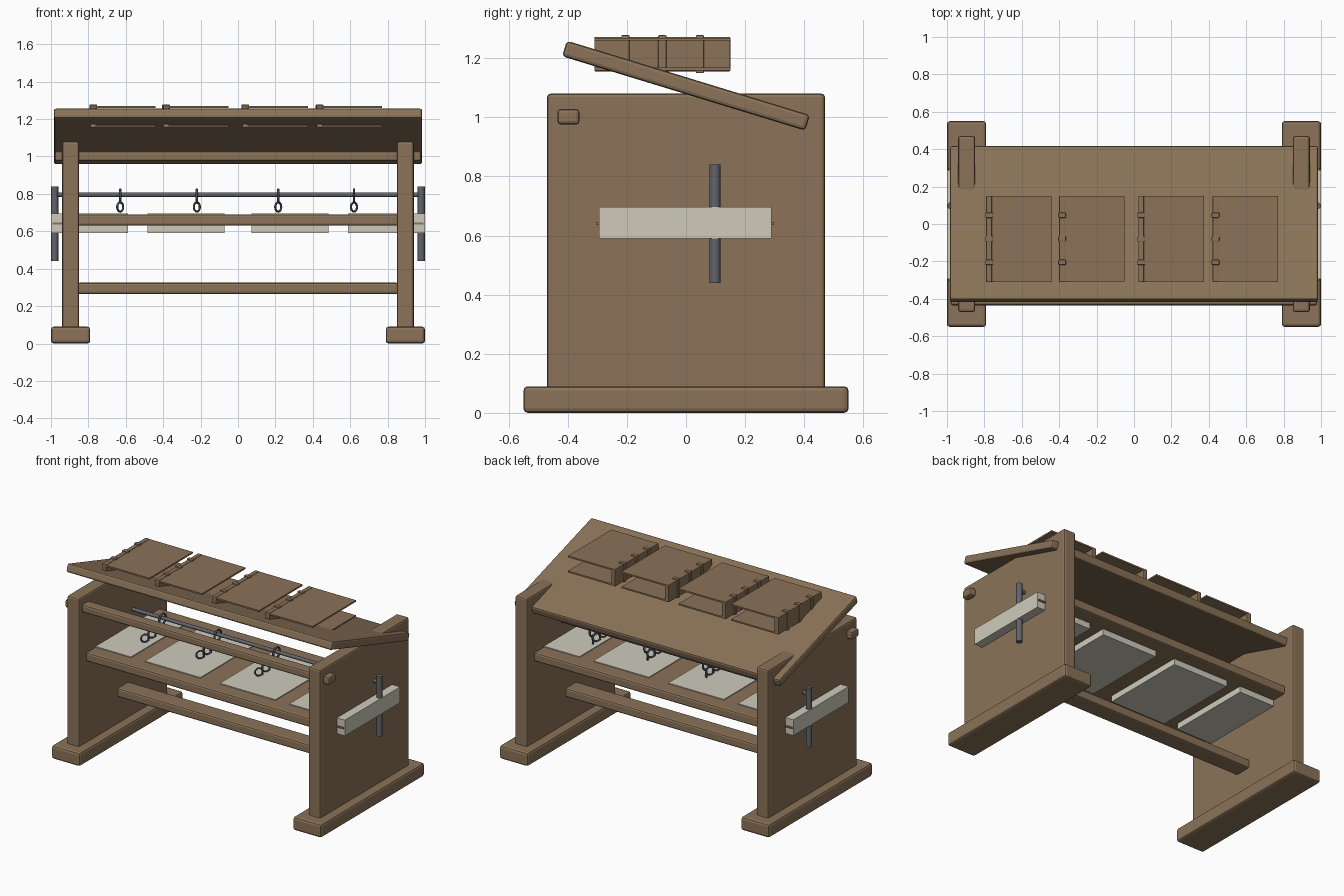
import bpy
import math

if "Cube" in bpy.data.objects:
    bpy.data.objects.remove(bpy.data.objects["Cube"])


def material(name, rgb):
    m = bpy.data.materials.new(name)
    m.use_nodes = True
    m.diffuse_color = (*rgb, 1)
    bsdf = next(n for n in m.node_tree.nodes if n.type == "BSDF_PRINCIPLED")
    bsdf.inputs["Base Color"].default_value = (*rgb, 1)
    return m


WOOD = material("brown wood", (0.258, 0.171, 0.098))
PAPER = material("cream paper", (0.62, 0.6, 0.5))
IRON = material("dark iron", (0.12, 0.127, 0.145))


def finish(name, mat, smooth=False):
    ob = bpy.context.object
    ob.name = name
    ob.data.materials.append(mat)
    if smooth:
        bpy.ops.object.shade_smooth_by_angle(angle=math.radians(40))
    return ob


def box(name, x, y, z, mat=WOOD, bevel=0.012, tilt=0):
    """Box from (min, max) ranges, optionally bevelled and tilted about x."""
    center = [(a + b) / 2 for a, b in (x, y, z)]
    bpy.ops.mesh.primitive_cube_add(size=1, location=center, rotation=(tilt, 0, 0))
    ob = bpy.context.object
    ob.scale = [b - a for a, b in (x, y, z)]
    bpy.ops.object.transform_apply(location=False, rotation=False, scale=True)
    if bevel:
        mod = ob.modifiers.new("Bevel", "BEVEL")
        mod.width = bevel
        mod.segments = 2
    return finish(name, mat)


def rod(name, loc, radius, length, rot=(0, 0, 0)):
    bpy.ops.mesh.primitive_cylinder_add(vertices=12, radius=radius, depth=length,
                                        location=loc, rotation=rot)
    return finish(name, IRON, True)


def ring(name, loc, rot, major, minor=0.007):
    bpy.ops.mesh.primitive_torus_add(location=loc, rotation=rot, major_radius=major,
                                     minor_radius=minor, major_segments=16,
                                     minor_segments=6)
    return finish(name, IRON, True)


# Side frames, feet and handles
for side, s in (("left", 1), ("right", -1)):
    def span(a, b):
        return sorted((s * a, s * b))
    box(side + "_panel", span(0.85, 0.94), (-0.47, 0.47), (0.05, 1.08))
    box(side + "_foot", span(0.79, 1.0), (-0.55, 0.55), (0.0, 0.09), bevel=0.015)
    rod(side + "_handle", (s * 0.98, 0.098, 0.64), 0.019, 0.4)

# Sloping top, shelf and rails
box("sloping_top", (-0.985, 0.985), (-0.43, 0.43), (1.0795, 1.1345),
    tilt=math.radians(-17))
box("front_rail", (-0.98, 0.98), (-0.435, -0.36), (0.975, 1.028))
box("shelf", (-0.86, 0.86), (-0.39, 0.39), (0.63, 0.69))
box("stretcher", (-0.86, 0.86), (-0.06, 0.06), (0.265, 0.325))

# Page blocks set into the shelf, each with a thin core showing at its edges
for i, x in enumerate((-0.793, -0.278, 0.278, 0.793)):
    box(f"page_block_{i}", (x - 0.206, x + 0.206), (-0.295, 0.29), (0.59, 0.696),
        PAPER, 0)
    box(f"page_core_{i}", (x - 0.2, x + 0.2), (-0.303, 0.298), (0.636, 0.646),
        WOOD, 0)

# Chain rod with a hanging chain over each block
rod("chain_rod", (0, 0.1, 0.795), 0.012, 1.94, (0, math.pi / 2, 0))
for i, x in enumerate((-0.63, -0.22, 0.215, 0.62)):
    ring(f"chain_hoop_{i}", (x, 0.1, 0.788), (0, math.pi / 2, 0), 0.035)
    for k in range(6):
        turn = math.radians(50 if k % 2 else -50)
        ring(f"chain_link_{i}_{k}", (x, 0.1 - 0.037 * k, 0.73),
             (math.pi / 2, 0, turn), 0.025, 0.006)

# Empty book bindings: a ribbed spine with two covers
for i, x in enumerate((-0.79, -0.4, 0.023, 0.42)):
    box(f"book_spine_{i}", (x, x + 0.03), (-0.31, 0.15), (1.155, 1.272), bevel=0.004)
    for part, z in (("lower", 1.158), ("upper", 1.259)):
        box(f"{part}_cover_{i}", (x + 0.005, x + 0.35), (-0.31, 0.15),
            (z, z + 0.01), bevel=0)
    for k, y in enumerate((-0.205, -0.08, 0.047)):
        box(f"spine_rib_{i}_{k}", (x - 0.005, x + 0.036), (y - 0.014, y + 0.014),
            (1.149, 1.278), bevel=0.004)
